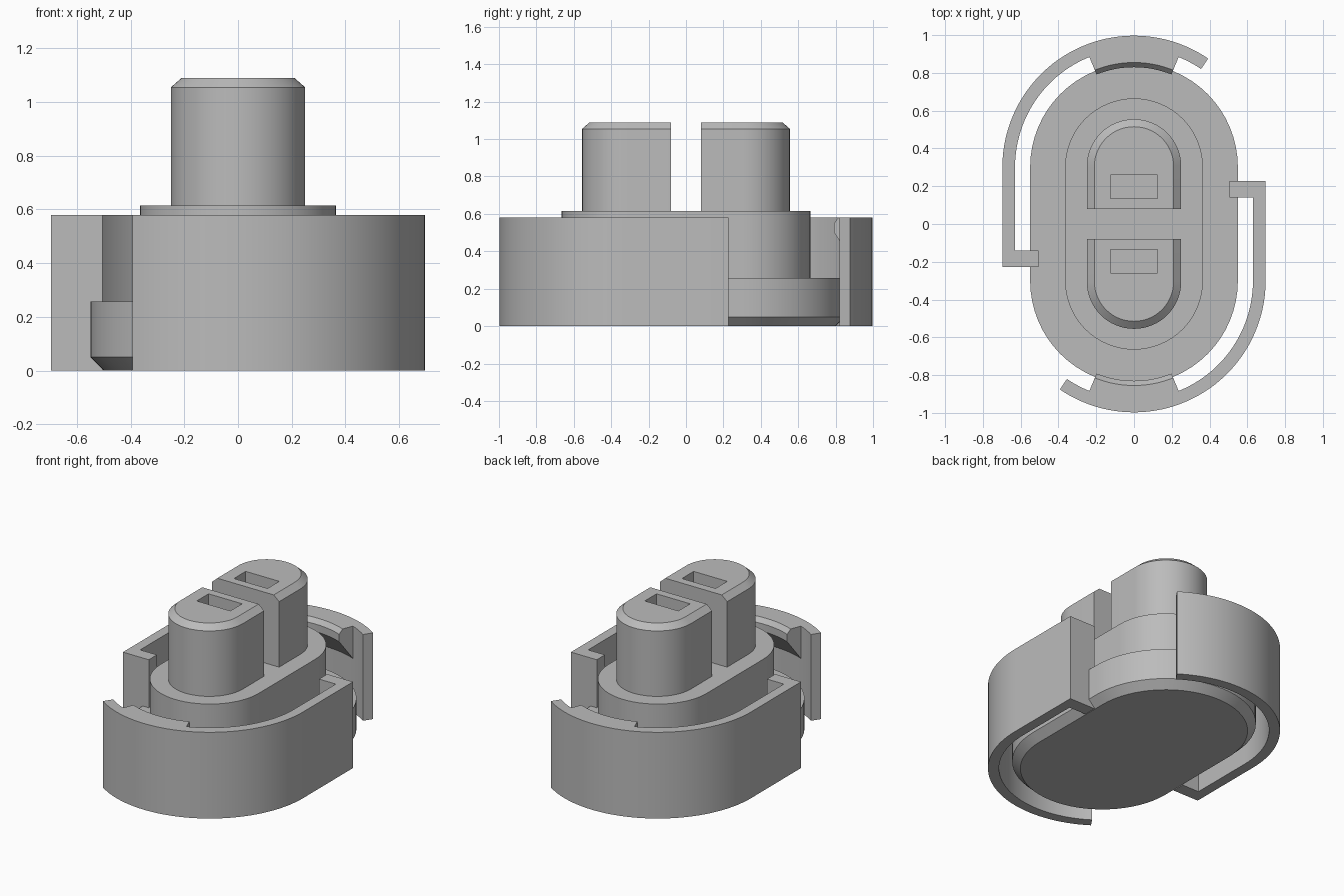
import bpy, bmesh
from math import sin, cos, radians, pi

cube = bpy.data.objects.get("Cube")
if cube:
    bpy.data.objects.remove(cube, do_unlink=True)

grey = bpy.data.materials.new("plain grey")
grey.use_nodes = True
COLOUR = (0.5, 0.5, 0.5, 1)
grey.diffuse_color = COLOUR
grey.node_tree.nodes["Principled BSDF"].inputs["Base Color"].default_value = COLOUR

CY = 0.3  # all rounded ends share this centre distance


def arc(r, a0, a1, cy, n=32):
    """Points on an arc about (0, cy), angles in degrees."""
    angles = [radians(a0 + (a1 - a0) * i / n) for i in range(n + 1)]
    return [(r * cos(a), cy + r * sin(a)) for a in angles]


def stadium(r):
    return arc(r, 0, 180, CY) + arc(r, 180, 360, -CY)


def loft(name, rings, turn=0):
    """Join equal-length closed rings of 3D points and cap both ends."""
    bm = bmesh.new()
    loops = [[bm.verts.new(p) for p in ring] for ring in rings]
    n = len(loops[0])
    for low, high in zip(loops, loops[1:]):
        for i in range(n):
            j = (i + 1) % n
            bm.faces.new((low[i], low[j], high[j], high[i]))
    bm.faces.new(loops[0][::-1])
    bm.faces.new(loops[-1])
    bmesh.ops.recalc_face_normals(bm, faces=bm.faces)
    mesh = bpy.data.meshes.new(name)
    bm.to_mesh(mesh)
    bm.free()
    mesh.materials.append(grey)
    obj = bpy.data.objects.new(name, mesh)
    obj.rotation_euler.z = turn
    bpy.context.collection.objects.link(obj)
    return obj


def at(points, z):
    return [(x, y, z) for x, y in points]


def select(obj):
    bpy.ops.object.select_all(action='DESELECT')
    obj.select_set(True)
    bpy.context.view_layer.objects.active = obj


def smooth(obj):
    select(obj)
    bpy.ops.object.shade_smooth_by_angle(angle=radians(25))


# Flange with a chamfered bottom edge, and the raised plug body
smooth(loft("base_flange", [at(stadium(0.5), 0), at(stadium(0.55), 0.05),
                            at(stadium(0.55), 0.257)]))
smooth(loft("plug_body", [at(stadium(0.365), 0.25), at(stadium(0.365), 0.615)]))


def post_outline(r):
    return [(r, 0.08)] + arc(r, 0, 180, 0.305) + [(-r, 0.08)]


# Arm outline: inward hook, straight side, rounded end
arm_outline = ([(0.63, 0.14), (0.505, 0.14), (0.505, 0.227), (0.697, 0.227)]
               + arc(0.697, 0, -124.3, -CY, 48) + arc(0.63, -124.3, 0, -CY, 48))

# Catch section as (radius, height)
catch_section = [(0.632, 0.58), (0.555, 0.58), (0.53, 0.55),
                 (0.53, 0.5), (0.632, 0.36)]

# Posts, arms and catches repeat with a half turn
for side, turn in (("back", 0), ("front", pi)):
    post = loft(side + "_post", [at(post_outline(0.25), 0.61),
                                 at(post_outline(0.25), 1.055),
                                 at(post_outline(0.21), 1.09)], turn)
    rect = [(-0.125, 0.135), (0.125, 0.135), (0.125, 0.26), (-0.125, 0.26)]
    cutter = loft("slot_cutter", [at(rect, 0.7), at(rect, 1.2)], turn)
    cutter.hide_render = True
    cut = post.modifiers.new("slot", 'BOOLEAN')
    cut.operation = 'DIFFERENCE'
    cut.solver = 'EXACT'
    cut.object = cutter
    select(post)
    bpy.ops.object.modifier_apply(modifier=cut.name)
    bpy.data.objects.remove(cutter, do_unlink=True)
    smooth(post)

    smooth(loft(side + "_catch",
                [[(r * cos(a), CY + r * sin(a), z) for r, z in catch_section]
                 for a in [radians(68 + 44 * i / 16) for i in range(17)]], turn))

    # the arm reaching this end is drawn at the front, so turn it half round
    smooth(loft(side + "_spring_arm",
                [at(arm_outline, 0), at(arm_outline, 0.58)], turn + pi))
